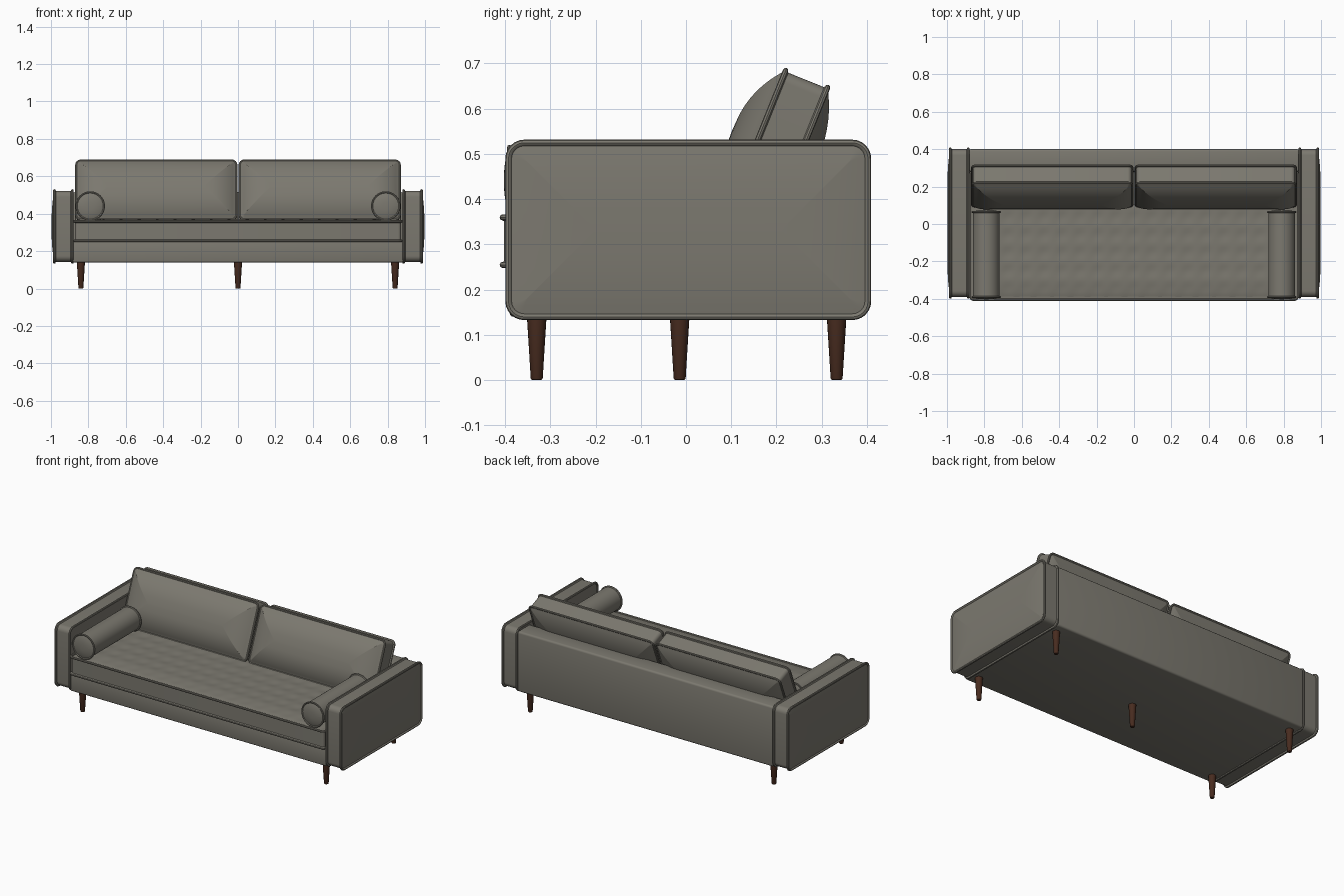
import bpy, bmesh, math
from mathutils import Matrix, Vector

cube = bpy.data.objects.get("Cube")
if cube:
    bpy.data.objects.remove(cube, do_unlink=True)


def material(name, rgb):
    m = bpy.data.materials.new(name)
    m.use_nodes = True
    m.diffuse_color = (*rgb, 1)
    m.node_tree.nodes["Principled BSDF"].inputs["Base Color"].default_value = (*rgb, 1)
    return m


fabric = material("warm_grey_fabric", (0.20, 0.19, 0.16))
wood = material("dark_walnut", (0.065, 0.025, 0.014))


def finish(bm, name, mat, matrix=Matrix(), angle=40):
    bmesh.ops.recalc_face_normals(bm, faces=bm.faces)
    bm.transform(matrix)
    mesh = bpy.data.meshes.new(name)
    bm.to_mesh(mesh)
    bm.free()
    mesh.materials.append(mat)
    obj = bpy.data.objects.new(name, mesh)
    bpy.context.collection.objects.link(obj)
    bpy.ops.object.select_all(action='DESELECT')
    obj.select_set(True)
    bpy.context.view_layer.objects.active = obj
    bpy.ops.object.shade_smooth_by_angle(angle=math.radians(angle))
    return obj


def outline(a, b, r, steps):
    """Rounded rectangle with half sizes a and b."""
    pts = []
    for k, (sx, sy) in enumerate(((1, 1), (-1, 1), (-1, -1), (1, -1))):
        for i in range(steps + 1):
            t = math.pi / 2 * (k + i / steps)
            pts.append((sx * (a - r) + r * math.cos(t), sy * (b - r) + r * math.sin(t)))
    return pts


def pad(name, w, h, t, radius, top, bottom, matrix, bead=0.007, steps=6):
    """Upholstered pad: domed faces, piping beads on both rims, straight sides."""
    a, b = w / 2, h / 2
    deep = min(a, b) * 0.97

    def half(bulge):
        rows = []
        for i in range(9):
            inset = deep + (bead - deep) * (i / 8) ** 0.7
            rows.append((inset, t / 2 + bulge * (1 - (1 - inset / deep) ** 2.4)))
        for i in range(1, 7):
            ang = math.pi - i * math.pi * 1.5 / 6
            rows.append((-bead * math.cos(ang), t / 2 + bead * math.sin(ang)))
        rows.append((bead * 0.4, t / 2 - bead * 1.2))
        return rows

    profile = half(top) + [(e, -z) for e, z in reversed(half(bottom))]
    bm = bmesh.new()
    rings = []
    for e, z in profile:
        pts = outline(a - e, b - e, max(min(radius - e, a - e, b - e), 0.001), steps)
        rings.append([bm.verts.new((x, y, z)) for x, y in pts])
    for r0, r1 in zip(rings, rings[1:]):
        for i in range(len(r0)):
            j = (i + 1) % len(r0)
            bm.faces.new((r0[i], r0[j], r1[j], r1[i]))
    bm.faces.new(rings[0])
    bm.faces.new(rings[-1])
    return finish(bm, name, fabric, matrix)


def box(name, lo, hi, bevel):
    lo, hi = Vector(lo), Vector(hi)
    bm = bmesh.new()
    bmesh.ops.create_cube(bm, size=1)
    bm.transform(Matrix.Translation((lo + hi) / 2) @ Matrix.Diagonal((*(hi - lo), 1)))
    bmesh.ops.bevel(bm, geom=bm.edges[:], offset=bevel, segments=3, profile=0.5, affect='EDGES')
    return finish(bm, name, fabric)


def axes(x, y, z, origin):
    """Placement matrix from three axis directions and an origin."""
    m = Matrix((x, y, z)).transposed().to_4x4()
    m.translation = origin
    return m


# Frame
box("base_frame", (-0.885, -0.39, 0.14), (0.885, 0.39, 0.25), 0.008)
box("back_frame", (-0.885, 0.28, 0.14), (0.885, 0.40, 0.515), 0.012)

# Seat cushion with a softly tufted top
pad("seat_cushion", 1.75, 0.69, 0.105, 0.02, 0.004, 0.0,
    Matrix.Translation((0, -0.06, 0.307)), bead=0.007)
bm = bmesh.new()
bmesh.ops.create_grid(bm, x_segments=96, y_segments=40, size=0.5)
for v in bm.verts:
    u, w = v.co.x * 2, v.co.y * 2
    rise = (1 - u ** 20) * (1 - w ** 8)
    tuft = (math.cos(u * math.pi * 9) * math.cos(w * math.pi * 3.5)) ** 2
    v.co = (u * 0.866, w * 0.336 - 0.06, 0.358 + rise * (0.014 - 0.005 * tuft))
finish(bm, "seat_tufted_top", fabric)

# Parts that come in left and right pairs
lean = math.radians(22)
up = (0, math.sin(lean), math.cos(lean))
forward = (0, -math.cos(lean), math.sin(lean))
for side, s in (("left", 1), ("right", -1)):
    pad(side + "_arm", 0.795, 0.385, 0.096, 0.035, 0.015, 0.006,
        axes((0, 1, 0), (0, 0, 1), (s, 0, 0), (s * 0.934, 0.005, 0.332)))
    pad(side + "_back_cushion", 0.855, 0.34, 0.10, 0.025, 0.06, 0.04,
        axes((1, 0, 0), up, forward, (s * 0.437, 0.203, 0.508)), bead=0.006)
    pad(side + "_bolster", 0.148, 0.148, 0.455, 0.074, 0.012, 0.012,
        axes((1, 0, 0), (0, 0, 1), (0, -1, 0), (s * 0.79, -0.163, 0.441)), bead=0.005, steps=10)


# Legs
def leg(name, x, y):
    bm = bmesh.new()
    bmesh.ops.create_cone(bm, cap_ends=True, segments=20, radius1=0.013, radius2=0.022, depth=0.145)
    foot = [e for e in bm.edges if all(v.co.z < 0 for v in e.verts)]
    bmesh.ops.bevel(bm, geom=foot, offset=0.004, segments=2, profile=0.5, affect='EDGES')
    finish(bm, name, wood, Matrix.Translation((x, y, 0.0725)))


for side, x in (("left", 0.84), ("right", -0.84)):
    for end, y in (("front", -0.33), ("back", 0.333)):
        leg(f"{end}_{side}_leg", x, y)
leg("centre_leg", 0, -0.014)
